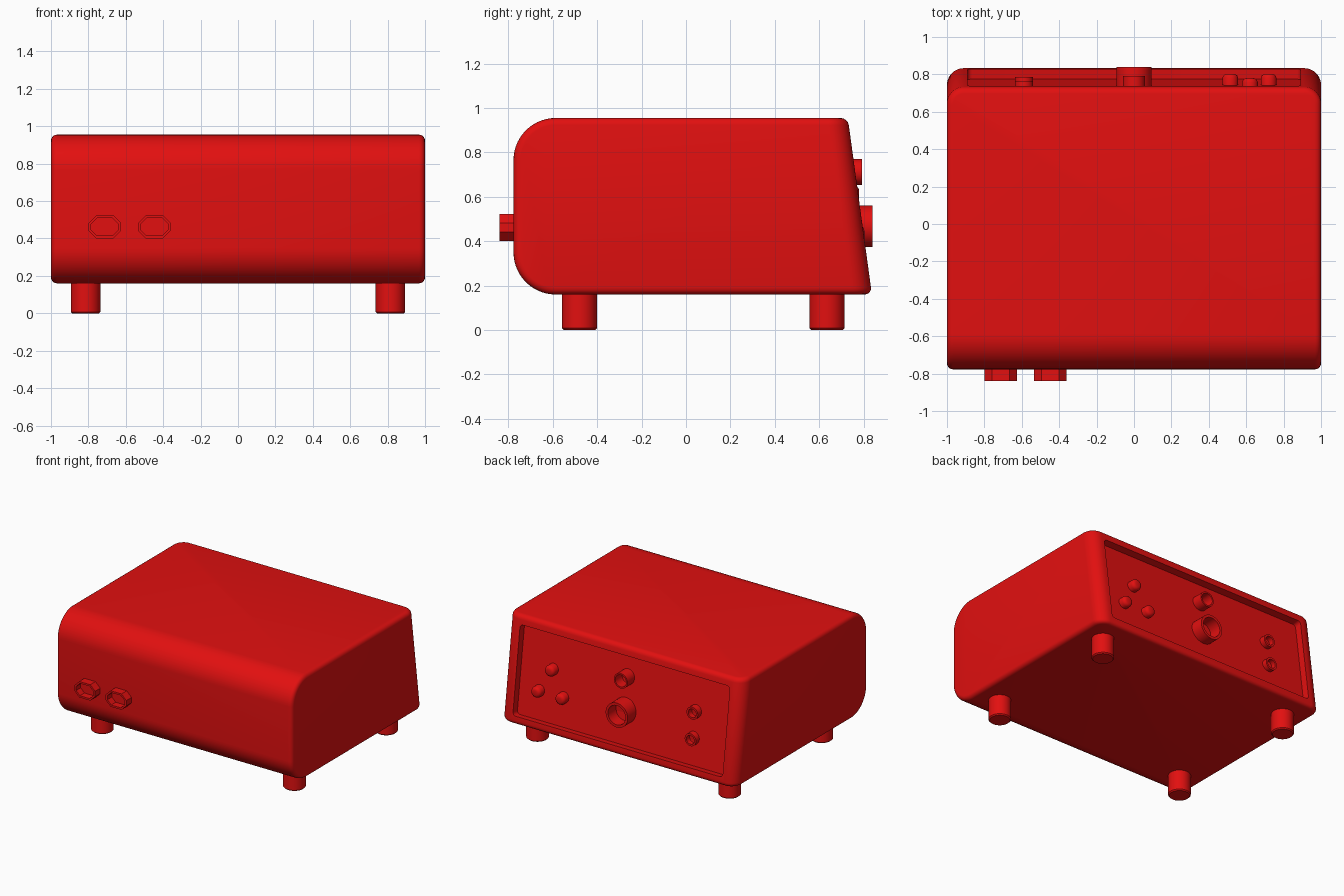
import bpy, bmesh, math
from mathutils import Matrix, Vector

if "Cube" in bpy.data.objects:
    bpy.data.objects.remove(bpy.data.objects["Cube"])

red = bpy.data.materials.new("red_plastic")
red.use_nodes = True
red.diffuse_color = (0.76, 0.005, 0.005, 1)
red.node_tree.nodes["Principled BSDF"].inputs["Base Color"].default_value = red.diffuse_color

BOTTOM, TOP, FRONT = 0.16, 0.955, -0.777
SLOPE = 0.1364


def rear_y(z):
    """Depth of the sloping rear plane at a height."""
    return 0.729 + (TOP - z) * SLOPE


def make_object(name, bm):
    mesh = bpy.data.meshes.new(name)
    bm.to_mesh(mesh)
    bm.free()
    mesh.materials.append(red)
    obj = bpy.data.objects.new(name, mesh)
    bpy.context.collection.objects.link(obj)
    return obj


def select_only(obj):
    bpy.ops.object.select_all(action='DESELECT')
    obj.select_set(True)
    bpy.context.view_layer.objects.active = obj


def smooth(obj):
    select_only(obj)
    bpy.ops.object.shade_smooth_by_angle(angle=math.radians(35))


def circle(radius, sides=32):
    return [(radius * math.cos(math.tau * i / sides), radius * math.sin(math.tau * i / sides))
            for i in range(sides)]


def chamfered_rect(w, h, c):
    return [(w, h - c), (w - c, h), (c - w, h), (-w, h - c),
            (-w, c - h), (c - w, -h), (w - c, -h), (w, c - h)]


def boss(name, outline, base, direction, steps):
    """Grow an outline along a direction in (inset, rise) steps."""
    bm = bmesh.new()
    face = bm.faces.new([bm.verts.new((x, y, 0)) for x, y in outline])
    face.normal_update()
    for inset, rise in steps:
        bmesh.ops.inset_individual(bm, faces=[face], thickness=inset, depth=rise)
        face.normal_update()
    turn = Vector(direction).to_track_quat('Z', 'Y').to_matrix().to_4x4()
    bm.transform(Matrix.Translation(base) @ turn)
    smooth(make_object(name, bm))


# Housing: sloped prism with a rounded front and rounded rear corners
bm = bmesh.new()
profile = [(FRONT, BOTTOM), (rear_y(BOTTOM), BOTTOM), (rear_y(TOP), TOP), (FRONT, TOP)]
left = bm.faces.new([bm.verts.new((1, y, z)) for y, z in profile])
right = bm.faces.new([bm.verts.new((-1, y, z)) for y, z in reversed(profile)])
a, b = list(left.verts), list(reversed(right.verts))
for i in range(4):
    j = (i + 1) % 4
    bm.faces.new((a[j], a[i], b[i], b[j]))
bmesh.ops.recalc_face_normals(bm, faces=bm.faces)


def round_edges(test, radius, segments):
    edges = [e for e in bm.edges if test(*(v.co for v in e.verts))]
    bmesh.ops.bevel(bm, geom=edges, offset=radius, segments=segments, profile=0.5,
                    affect='EDGES')


round_edges(lambda p, q: p.y < 0 and q.y < 0 and abs(p.x - q.x) > 1, 0.19, 14)
round_edges(lambda p, q: p.y > 0 and q.y > 0 and abs(p.z - q.z) > 0.5, 0.09, 10)
housing = make_object("housing", bm)
bevel = housing.modifiers.new("soft_edges", 'BEVEL')
bevel.width, bevel.segments = 0.032, 4
bevel.limit_method, bevel.angle_limit = 'ANGLE', math.radians(35)

# Recessed rear panel, cut parallel to the sloping back
PANEL_Z, RECESS = 0.555, 0.055
bm = bmesh.new()
bmesh.ops.create_cube(bm, size=1)
bmesh.ops.scale(bm, verts=bm.verts, vec=(1.78, 2 * RECESS, 0.67))
depth_edges = [e for e in bm.edges if abs(e.verts[0].co.y - e.verts[1].co.y) > 0.05]
bmesh.ops.bevel(bm, geom=depth_edges, offset=0.025, segments=4, profile=0.5, affect='EDGES')
bm.transform(Matrix.Translation((0, rear_y(PANEL_Z), PANEL_Z))
             @ Matrix.Rotation(math.atan(SLOPE), 4, 'X'))
cutter = make_object("panel_cutter", bm)
cutter.hide_render = True
cut = housing.modifiers.new("rear_recess", 'BOOLEAN')
cut.operation, cut.object, cut.solver = 'DIFFERENCE', cutter, 'EXACT'
select_only(housing)
bpy.ops.object.modifier_apply(modifier=bevel.name)
bpy.ops.object.modifier_apply(modifier=cut.name)
bpy.data.objects.remove(cutter)
smooth(housing)

# Feet
for side, x in (("left", 0.815), ("right", -0.815)):
    for end, y in (("front", -0.48), ("rear", 0.635)):
        boss(f"{end}_{side}_foot", circle(0.079), (x, y, BOTTOM + 0.02), (0, 0, -1),
             [(0, 0.172), (0.008, 0.008)])

# Front ports: hollow eight-sided sleeves
for name, x in (("outer_port", -0.712), ("inner_port", -0.447)):
    boss(name, chamfered_rect(0.087, 0.061, 0.04), (x, FRONT + 0.02, 0.462), (0, -1, 0),
         [(0, 0.083), (0.015, 0), (0, -0.055)])

# Rear sockets: open tubes on the panel (x, z, radius, wall, tip depth)
sockets = {"large_socket": (0, 0.467, 0.094, 0.02, 0.84),
           "small_socket": (0, 0.712, 0.058, 0.012, 0.792),
           "upper_jack": (-0.588, 0.61, 0.048, 0.015, 0.765),
           "lower_jack": (-0.588, 0.415, 0.048, 0.015, 0.787)}
for name, (x, z, radius, wall, tip) in sockets.items():
    root = rear_y(z) - RECESS - 0.02
    boss(name, circle(radius), (x, root, z), (0, 1, 0),
         [(0, tip - root), (wall, 0), (0, root + 0.022 - tip)])

# Rear indicator lamps with domed tips
for name, x, z, tip in (("top_lamp", 0.62, 0.61, 0.78),
                        ("left_lamp", 0.72, 0.43, 0.803),
                        ("right_lamp", 0.515, 0.43, 0.803)):
    root = rear_y(z) - RECESS - 0.02
    boss(name, circle(0.042), (x, root, z), (0, 1, 0),
         [(0, tip - root - 0.022), (0.005, 0.012), (0.008, 0.007), (0.01, 0.003)])
